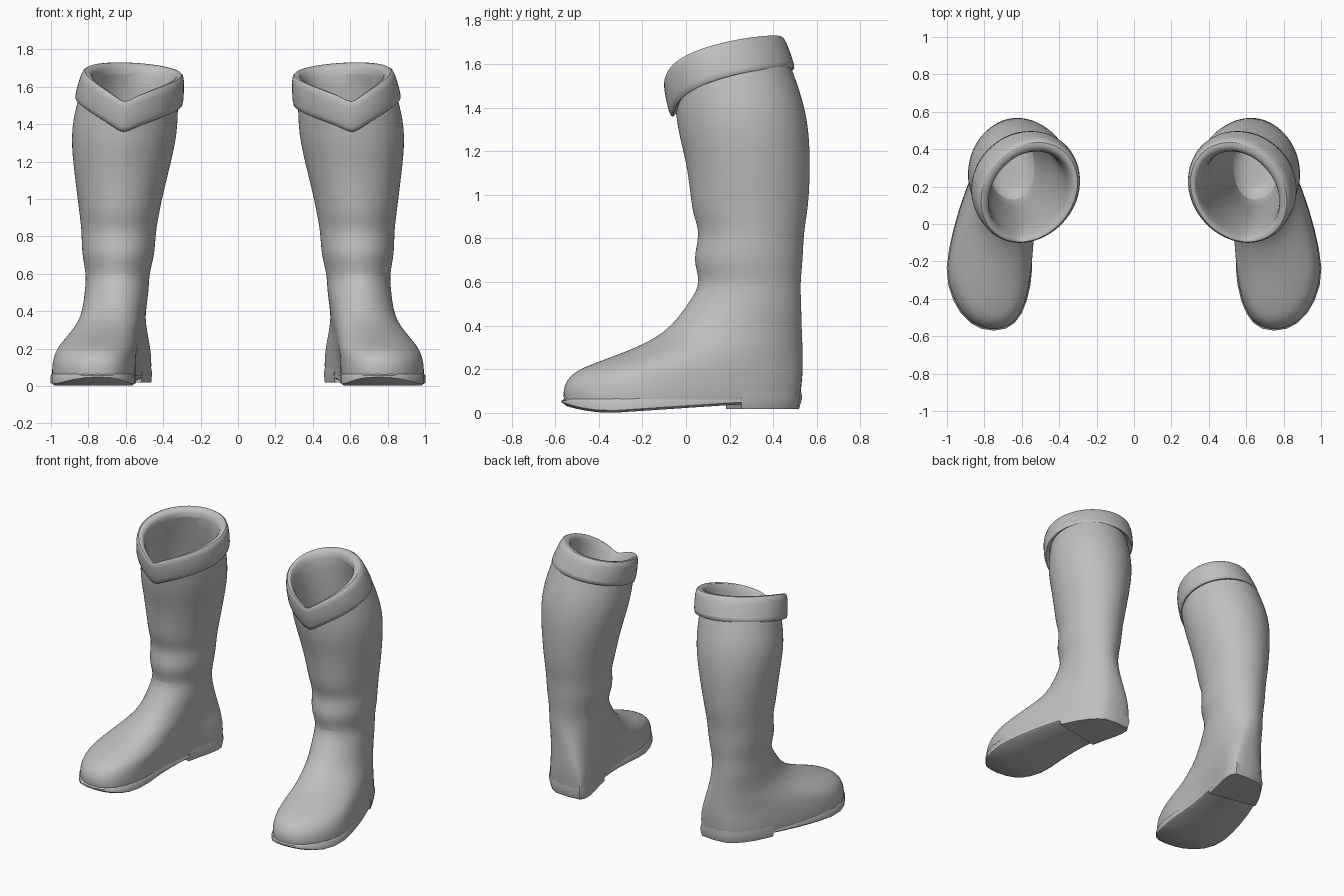
import bpy, bmesh, math
from mathutils import Vector

N = 32  # points around each ring

cube = bpy.data.objects.get("Cube")
if cube:
    bpy.data.objects.remove(cube, do_unlink=True)

grey = bpy.data.materials.new("boot grey")
grey.use_nodes = True
colour = (0.52, 0.52, 0.52, 1)
grey.diffuse_color = colour
grey.node_tree.nodes["Principled BSDF"].inputs["Base Color"].default_value = colour


def clamp(v):
    return max(0.0, min(1.0, v))


def mix(a, b, f):
    return a + (b - a) * f


def sole_height(y):
    """Underside curve: ball touches the ground, toe and arch lift."""
    if y < -0.34:
        return 0.035 * ((-0.34 - y) / 0.22) ** 2
    return 0.04 * clamp((y + 0.34) / 0.6)


def ring(z, y_front, y_back, x_front, x_back, w_front, w_back, rise=0.0, follow_sole=False):
    """Outline from heel (s = 0) to toe (s = 1); low rings bend outward and get a round
    heel and a pinched waist, rise lifts the back into a V."""
    foot = clamp((0.5 - z) / 0.35)
    points = []
    for i in range(N):
        a = math.tau * i / N
        s = (1 - math.cos(a)) / 2
        side = math.copysign(abs(math.sin(a)) ** (1 - foot * mix(0.58, 0.14, s)), math.sin(a))
        waist = 1 - 0.1 * foot * clamp(1 - ((s - 0.42) / 0.3) ** 2)
        y = mix(y_back, y_front, s)
        x = mix(x_back, x_front, s) + 0.36 * foot * s * (1 - s)
        x += side * waist * mix(w_back, w_front, s)
        lift = rise * ((1 - s) ** 0.4 + 0.4 * (x - 0.59))
        points.append(Vector((x, y, z + lift + (sole_height(y) if follow_sole else 0))))
    return points


def loft(name, rings, cap_first=False, cap_last=False, cut_y=None, smooth_levels=0):
    bm = bmesh.new()
    loops = [[bm.verts.new(p) for p in r] for r in rings]
    for a, b in zip(loops, loops[1:]):
        for i in range(N):
            j = (i + 1) % N
            bm.faces.new((a[i], a[j], b[j], b[i]))
    # caps are strips running from one side of the outline to the other
    for wanted, loop in ((cap_first, loops[0]), (cap_last, loops[-1])):
        if wanted:
            for i in range(N // 2):
                quad = [loop[i], loop[i + 1], loop[N - i - 1], loop[(N - i) % N]]
                bm.faces.new(list(dict.fromkeys(quad)))
    if cut_y is not None:
        geom = bm.verts[:] + bm.edges[:] + bm.faces[:]
        bmesh.ops.bisect_plane(bm, geom=geom, plane_co=(0.6, cut_y, 0),
                               plane_no=(0.2, -1, 0), clear_outer=True)
        bmesh.ops.holes_fill(bm, edges=[e for e in bm.edges if e.is_boundary])
    bmesh.ops.recalc_face_normals(bm, faces=bm.faces)
    mesh = bpy.data.meshes.new(name)
    bm.to_mesh(mesh)
    bm.free()
    mesh.materials.append(grey)
    obj = bpy.data.objects.new(name, mesh)
    bpy.context.collection.objects.link(obj)
    bpy.ops.object.select_all(action='DESELECT')
    obj.select_set(True)
    bpy.context.view_layer.objects.active = obj
    bpy.ops.object.shade_smooth_by_angle(angle=math.radians(50))
    if smooth_levels:
        sub = obj.modifiers.new("Smooth", 'SUBSURF')
        sub.levels = sub.render_levels = smooth_levels
    obj.modifiers.new("Pair", 'MIRROR').use_mirror_merge = False


# Shaft: height, front, back, centre, half width, V rise
shaft = [
    (1.385, -0.05, 0.48, 0.583, 0.264, 0.21),
    (1.27, -0.035, 0.555, 0.61, 0.288, 0.12),
    (1.15, 0.0, 0.572, 0.622, 0.26, 0.04),
    (1.0, 0.02, 0.566, 0.632, 0.226, 0),
    (0.91, 0.03, 0.556, 0.635, 0.212, 0),
    (0.82, 0.067, 0.54, 0.638, 0.198, 0),
    (0.7, 0.025, 0.537, 0.64, 0.196, 0),
    (0.6, 0.072, 0.525, 0.643, 0.168, 0),
]
# Foot: height, front, back, front and back centre, front and back half width
foot = [
    (0.51, 0.016, 0.529, 0.65, 0.645, 0.172, 0.172),
    (0.395, -0.067, 0.532, 0.66, 0.612, 0.173, 0.173),
    (0.326, -0.17, 0.535, 0.68, 0.595, 0.188, 0.182),
    (0.27, -0.305, 0.538, 0.715, 0.582, 0.21, 0.188),
    (0.22, -0.445, 0.538, 0.735, 0.575, 0.24, 0.192),
    (0.18, -0.53, 0.538, 0.745, 0.573, 0.254, 0.194),
    (0.12, -0.565, 0.532, 0.75, 0.573, 0.262, 0.196),
    (0.07, -0.565, 0.527, 0.75, 0.575, 0.264, 0.195),
    (0.048, -0.56, 0.522, 0.75, 0.575, 0.262, 0.192),
    (0.045, -0.555, 0.52, 0.75, 0.575, 0.259, 0.189),
]
body = [ring(z, f, b, c, c, w, w, rise) for z, f, b, c, w, rise in shaft]
body += [ring(*level) for level in foot]
loft("boot_body", body, cap_last=True, smooth_levels=2)

# Sole with a thin welt lip
outline = (-0.57, 0.526, 0.75, 0.575, 0.269, 0.197)
tucked = (-0.545, 0.51, 0.75, 0.575, 0.252, 0.182)
loft("sole", [ring(0.075, *tucked), ring(0.056, *outline),
              ring(0.01, *outline, follow_sole=True), ring(0, *tucked, follow_sole=True)],
     cap_first=True, cap_last=True)

# Heel block with a slanted breast, its top sunk into the boot
loft("heel", [ring(0.15, -0.55, 0.518, 0.75, 0.575, 0.24, 0.18),
              ring(0.07, -0.57, 0.533, 0.75, 0.575, 0.27, 0.202),
              ring(0.018, -0.55, 0.518, 0.75, 0.575, 0.26, 0.195)],
     cap_first=True, cap_last=True, cut_y=0.2)

# Cuff and lining: height, front, back, front and back centre, half width, V rise
cuff = [
    (1.375, -0.04, 0.47, 0.61, 0.56, 0.255, 0.21),
    (1.335, -0.06, 0.495, 0.615, 0.555, 0.284, 0.24),
    (1.35, -0.08, 0.505, 0.615, 0.55, 0.291, 0.236),
    (1.49, -0.107, 0.46, 0.61, 0.515, 0.275, 0.228),
    (1.513, -0.1, 0.44, 0.61, 0.51, 0.257, 0.223),
    (1.508, -0.08, 0.405, 0.605, 0.507, 0.225, 0.22),
    (1.48, -0.06, 0.38, 0.605, 0.51, 0.208, 0.215),
    (1.36, -0.005, 0.41, 0.61, 0.57, 0.215, 0.16),
    (1.0, 0.055, 0.525, 0.63, 0.63, 0.195, 0),
    (0.6, 0.1, 0.495, 0.645, 0.645, 0.145, 0),
    (0.45, 0.12, 0.48, 0.645, 0.64, 0.13, 0),
    (0.42, 0.2, 0.4, 0.645, 0.64, 0.08, 0),
]
loft("cuff_and_lining", [ring(z, f, b, xf, xb, w, w, rise) for z, f, b, xf, xb, w, rise in cuff],
     cap_last=True, smooth_levels=1)
